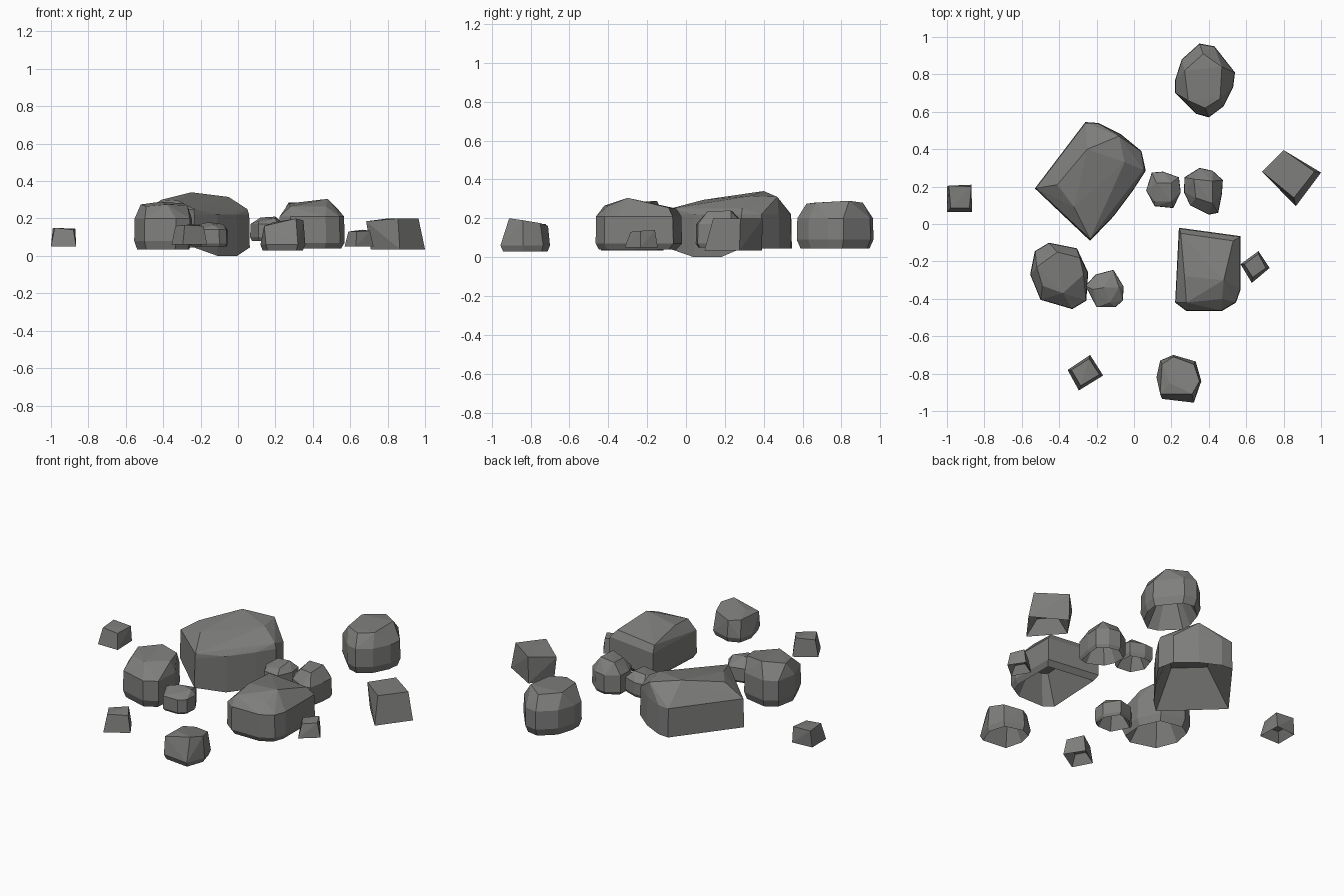
import bpy, bmesh
from mathutils import Vector

stone = bpy.data.materials.new("dark grey stone")
stone.diffuse_color = (0.21, 0.21, 0.205, 1)


def rock(name, outline, low, high, top, base=None, foot=0.9, pit=0.6, keel=()):
    """Faceted boulder: hull of a tapered foot, a side wall and a few crown points.
    outline = plan shape, low/high = z range of the side wall, top = crown points,
    base = z of the foot, pit = depth of the hollow below, keel = points dipped to z 0."""
    n = len(outline)
    cx = sum(p[0] for p in outline) / n
    cy = sum(p[1] for p in outline) / n
    ring = lambda s, z: [(cx + (x - cx) * s, cy + (y - cy) * s, z) for x, y in outline]
    pts = ring(1, low) + list(top)
    if high:
        pts += ring(0.985, high)
    if base is not None:
        pts += ring(foot, base)
    bm = bmesh.new()
    for p in pts:
        bm.verts.new(p)
    bmesh.ops.convex_hull(bm, input=bm.verts)
    bmesh.ops.delete(bm, geom=[v for v in bm.verts if not v.link_faces], context='VERTS')
    bmesh.ops.dissolve_limit(bm, angle_limit=0.06, verts=bm.verts, edges=bm.edges)
    bmesh.ops.recalc_face_normals(bm, faces=bm.faces)
    # hollow under the rock
    zs = [v.co.z for v in bm.verts]
    bottom = min(bm.faces, key=lambda f: f.normal.z * f.calc_area())
    mid = bottom.calc_center_median()
    for f in bmesh.ops.extrude_discrete_faces(bm, faces=[bottom])['faces']:
        for v in f.verts:
            v.co = mid + (v.co - mid) * 0.5 + Vector((0, 0, (max(zs) - min(zs)) * pit))
    # dip part of the rim to the ground
    for k in keel:
        v = min(bm.verts, key=lambda v: (v.co - Vector((*k, low))).length)
        v.co.z = 0
    me = bpy.data.meshes.new(name)
    bm.to_mesh(me)
    bm.free()
    me.materials.append(stone)
    bpy.context.collection.objects.link(bpy.data.objects.new(name, me))


def frustum(name, outline, low, tops, heights):
    """Small four-sided stone with a tilted top."""
    rock(name, outline, low, None, [(x, y, z) for (x, y), z in zip(tops, heights)], pit=0.5)


# Large boulders
rock("largest_boulder",
     [(-.53, .19), (-.26, .545), (-.19, .54), (-.07, .48), (.04, .39), (.063, .285),
      (-.005, .18), (-.11, .04), (-.235, -.09)],
     .045, .22,
     [(-.25, .40, .34), (-.08, .47, .31), (.05, .29, .25), (-.235, -.08, .25),
      (-.41, .21, .30), (-.32, .09, .295), (-.05, .33, .315)],
     keel=[(-.005, .18), (-.11, .04)])
rock("front_right_boulder",
     [(.24, -.02), (.57, -.065), (.57, -.35), (.545, -.42), (.47, -.465), (.28, -.465), (.22, -.42), (.23, -.2)],
     .07, .21,
     [(.48, -.30, .305), (.27, -.28, .28), (.25, -.05, .25), (.53, -.09, .255),
      (.28, -.42, .265), (.47, -.40, .265)], base=.04)
rock("front_left_boulder",
     [(-.555, -.27), (-.53, -.145), (-.455, -.10), (-.305, -.13), (-.245, -.26), (-.255, -.41), (-.33, -.455), (-.5, -.405)],
     .08, .2,
     [(-.52, -.23, .275), (-.41, -.15, .29), (-.29, -.18, .28), (-.27, -.27, .27),
      (-.38, -.37, .275), (-.49, -.33, .265)], base=.035)
rock("back_boulder",
     [(.22, .70), (.22, .77), (.255, .88), (.35, .965), (.43, .95), (.54, .81), (.53, .73), (.48, .63), (.40, .57), (.33, .59)],
     .09, .2,
     [(.29, .66, .28), (.27, .82, .285), (.37, .91, .28), (.47, .84, .29), (.46, .67, .28), (.38, .62, .275)],
     base=.045)

# Medium stones
rock("front_stone",
     [(.12, -.82), (.14, -.73), (.21, -.70), (.33, -.735), (.36, -.84), (.32, -.955), (.15, -.935)],
     .06, None,
     [(.19, -.85, .18), (.15, -.75, .165), (.21, -.71, .16), (.32, -.75, .175), (.35, -.84, .19),
      (.31, -.91, .2), (.14, -.91, .16)],
     base=.03)
rock("inner_right_stone",
     [(.267, .17), (.27, .25), (.35, .30), (.42, .285), (.475, .235), (.47, .16), (.45, .06), (.40, .05), (.30, .10)],
     .07, .17,
     [(.32, .24, .235), (.42, .23, .24), (.42, .11, .235), (.33, .14, .225)], base=.05)
rock("inner_left_stone",
     [(.065, .18), (.095, .275), (.155, .28), (.24, .25), (.25, .17), (.21, .085), (.11, .095)],
     .1, .17,
     [(.12, .22, .205), (.20, .22, .21), (.20, .12, .2), (.11, .12, .185)], base=.08)
rock("front_left_stone",
     [(-.26, -.33), (-.205, -.27), (-.11, -.245), (-.055, -.335), (-.06, -.41), (-.10, -.445), (-.20, -.445)],
     .065, .14,
     [(-.16, -.34, .18), (-.08, -.34, .17), (-.22, -.35, .165), (-.13, -.42, .165)], base=.05)

# Four-sided stones
frustum("right_stone", [(.71, .27), (.80, .39), (1, .275), (.865, .095)], .035,
        [(.685, .28), (.80, .395), (.965, .28), (.855, .14)], [.185, .2, .2, .2])
frustum("far_left_pebble", [(-1, .20), (-.87, .21), (-.865, .065), (-1, .065)], .05,
        [(-.99, .205), (-.87, .20), (-.88, .085), (-.98, .085)], [.15, .145, .14, .15])
frustum("far_right_pebble", [(.57, -.215), (.665, -.145), (.725, -.235), (.63, -.315)], .05,
        [(.59, -.215), (.665, -.16), (.705, -.235), (.635, -.285)], [.13, .14, .135, .13])
frustum("front_pebble", [(-.355, -.78), (-.235, -.70), (-.165, -.81), (-.295, -.89)], .06,
        [(-.335, -.78), (-.24, -.72), (-.185, -.805), (-.285, -.865)], [.16, .17, .16, .165])
